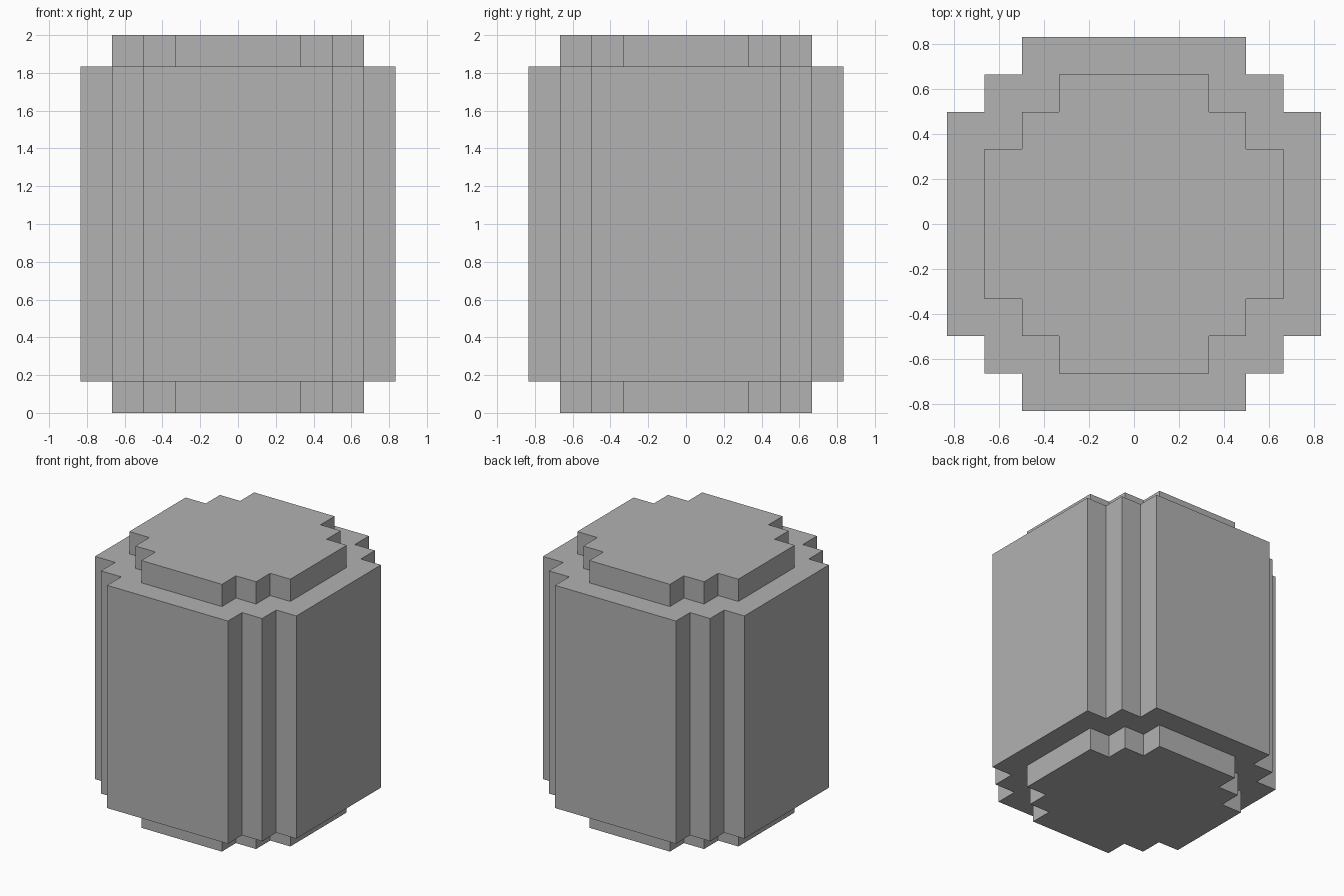
import bpy
import bmesh

# Remove the default cube
cube = bpy.data.objects.get("Cube")
if cube:
    bpy.data.objects.remove(cube, do_unlink=True)

UNIT = 1 / 6  # edge of one step

# Single plain grey
grey = bpy.data.materials.new("plain_grey")
grey.use_nodes = True
colour = (0.445, 0.445, 0.445, 1)
grey.diffuse_color = colour
grey.node_tree.nodes["Principled BSDF"].inputs["Base Color"].default_value = colour


def stepped_outline(radius):
    """Round outline in square steps, counter-clockwise, in step units."""
    r = radius
    quarter = [(r, r - 2), (r - 1, r - 2), (r - 1, r - 1),
               (r - 2, r - 1), (r - 2, r)]
    points = []
    for _ in range(4):
        points += quarter
        quarter = [(-y, x) for x, y in quarter]
    return points


def stepped_barrel(name, end_radius, body_radius, height):
    """Closed stepped column with a narrower slab at each end."""
    bm = bmesh.new()
    # Outline rings from the bottom to the top
    levels = [(end_radius, 0), (end_radius, 1), (body_radius, 1),
              (body_radius, height - 1), (end_radius, height - 1),
              (end_radius, height)]
    rings = [[bm.verts.new((x * UNIT, y * UNIT, z * UNIT))
              for x, y in stepped_outline(r)] for r, z in levels]

    # Walls and flat ledges between neighbouring rings
    for low, high in zip(rings, rings[1:]):
        for i in range(len(low)):
            j = (i + 1) % len(low)
            bm.faces.new((low[i], low[j], high[j], high[i]))

    # Bottom and top
    bm.faces.new(rings[0][::-1])
    bm.faces.new(rings[-1])

    mesh = bpy.data.meshes.new(name)
    bm.to_mesh(mesh)
    bm.free()
    mesh.materials.append(grey)
    obj = bpy.data.objects.new(name, mesh)
    bpy.context.collection.objects.link(obj)
    return obj


stepped_barrel("stepped_barrel", end_radius=4, body_radius=5, height=12)
